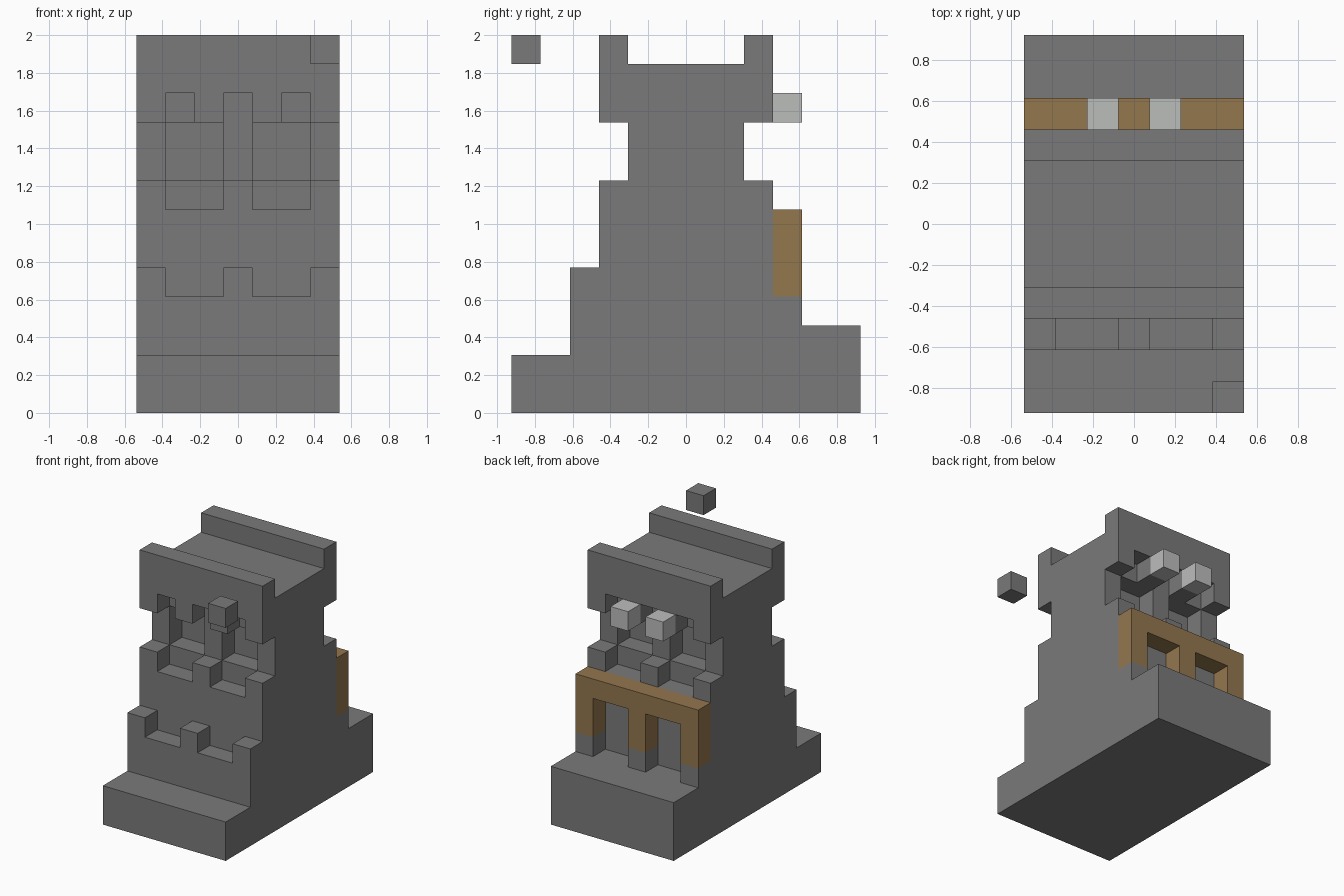
import bpy
import bmesh
from mathutils import Vector
from itertools import product

cube = bpy.data.objects.get("Cube")
if cube:
    bpy.data.objects.remove(cube, do_unlink=True)

WIDTH, DEPTH, HEIGHT = 7, 12, 13
UNIT = 2 / HEIGHT


def material(name, rgb):
    mat = bpy.data.materials.new(name)
    mat.use_nodes = True
    mat.diffuse_color = (*rgb, 1)
    mat.node_tree.nodes["Principled BSDF"].inputs["Base Color"].default_value = (*rgb, 1)
    return mat


stone = material("stone grey", (0.195, 0.195, 0.195))
wood = material("brown wood", (0.296, 0.184, 0.076))
pale = material("pale grey", (0.5, 0.51, 0.5))


def block(xs, ys, zs):
    """Set of unit cells filling a box given by (start, end) pairs."""
    return set(product(range(*xs), range(*ys), range(*zs)))


def both_ends(cells):
    """Cells plus their copy mirrored from front to back."""
    return cells | {(x, DEPTH - 1 - y, z) for x, y, z in cells}


def build(name, cells, mat):
    """Make the outer skin of a set of cells, with flat areas merged."""
    bm = bmesh.new()
    verts = {}

    def vert(corner):
        key = tuple(corner)
        if key not in verts:
            x, y, z = corner
            verts[key] = bm.verts.new(
                Vector((x - WIDTH / 2, y - DEPTH / 2, z)) * UNIT)
        return verts[key]

    for cell in sorted(cells):
        for axis, side in product(range(3), (0, 1)):
            neighbour = list(cell)
            neighbour[axis] += 2 * side - 1
            if tuple(neighbour) in cells:
                continue
            u, v = (axis + 1) % 3, (axis + 2) % 3
            ring = []
            for du, dv in ((0, 0), (1, 0), (1, 1), (0, 1)):
                corner = list(cell)
                corner[axis] += side
                corner[u] += du
                corner[v] += dv
                ring.append(vert(corner))
            bm.faces.new(ring if side else ring[::-1])
    bmesh.ops.dissolve_limit(bm, angle_limit=0.01, verts=bm.verts, edges=bm.edges)
    mesh = bpy.data.meshes.new(name)
    bm.to_mesh(mesh)
    bm.free()
    mesh.materials.append(mat)
    obj = bpy.data.objects.new(name, mesh)
    bpy.context.collection.objects.link(obj)
    return obj


ALL = (0, WIDTH)
BAYS = ((1, 3), (4, 6))      # openings between the three posts
POSTS = (0, 3, 6)

# Tower: stepped base, waist and overhanging top
tower = block(ALL, (0, 12), (0, 2))
tower |= block(ALL, (2, 12), (2, 3))
tower |= block(ALL, (2, 10), (3, 5))
tower |= block(ALL, (3, 9), (5, 8))
tower |= block(ALL, (4, 8), (8, 10))
tower |= block(ALL, (3, 9), (10, 12))

# Parapets along the top edges
tower |= both_ends(block(ALL, (3, 4), (12, 13)))

for bay in BAYS:
    # Window recesses and sills at both ends
    tower -= both_ends(block(bay, (3, 4), (7, 8)))
    tower -= both_ends(block(bay, (4, 5), (8, 10)))
    # Low front battlement gaps
    tower -= block(bay, (2, 3), (4, 5))

# Notches under the overhang
for x in (1, 3, 5):
    tower -= both_ends(block((x, x + 1), (3, 4), (10, 11)))

# Back porch: only the stone feet of the posts stay
tower -= block(ALL, (9, 10), (3, 5))
for x in POSTS:
    tower |= block((x, x + 1), (9, 10), (3, 4))
build("stone_tower", tower, stone)

# Wooden double arch on the back
arch = block(ALL, (9, 10), (6, 7))
for x in POSTS:
    arch |= block((x, x + 1), (9, 10), (4, 6))
build("wooden_arch", arch, wood)

# Pale blocks standing out under the back overhang
for name, x in (("right_pale_block", 2), ("left_pale_block", 4)):
    build(name, block((x, x + 1), (9, 10), (10, 11)), pale)

# Loose block floating in front
build("floating_block", block((6, 7), (0, 1), (12, 13)), stone)
